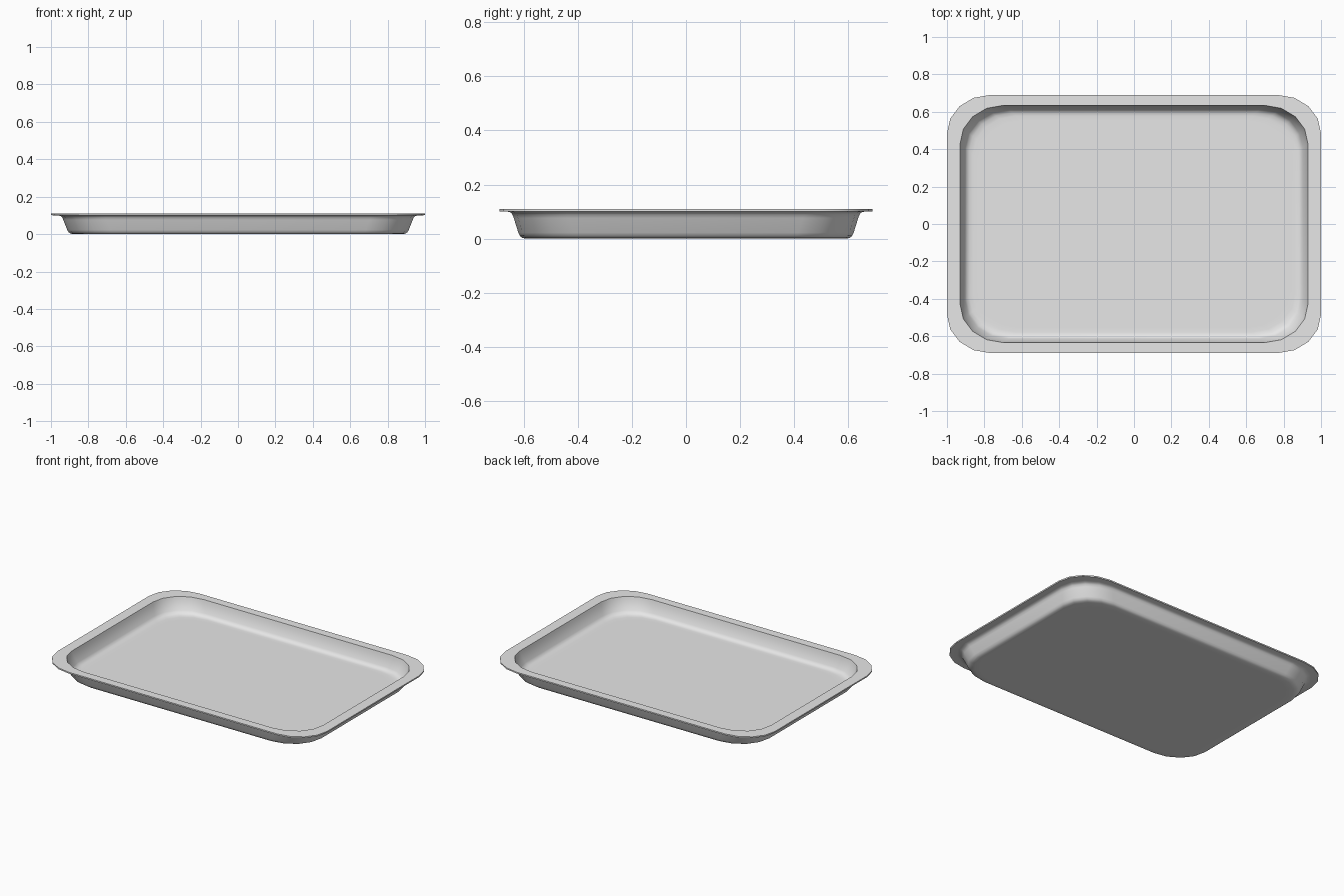
import bpy, bmesh, math

if "Cube" in bpy.data.objects:
    bpy.data.objects.remove(bpy.data.objects["Cube"])

RX, RY, SEG = 0.23, 0.205, 4   # corner radii and segments per corner


def rounded_loop(bm, inset, z):
    """Rounded rectangle ring, moved inward from the rim edge by inset."""
    hx, hy = 1.0 - inset, 0.69 - 0.8 * inset
    ring = []
    for q, (sx, sy) in enumerate([(1, 1), (-1, 1), (-1, -1), (1, -1)]):
        for i in range(SEG + 1):
            a = math.pi / 2 * (q + i / SEG)
            ring.append(bm.verts.new((sx * (hx - RX) + RX * math.cos(a),
                                      sy * (hy - RY) + RY * math.sin(a), z)))
    return ring


# cross-section (inset, height): underside outwards, rim, then inside downwards
profile = [(0.150, 0.0), (0.120, 0.0), (0.104, 0.003), (0.094, 0.010), (0.087, 0.022),
           (0.066, 0.076), (0.060, 0.089), (0.051, 0.097), (0.036, 0.100),
           (0.0, 0.101), (0.0, 0.110), (0.070, 0.110),
           (0.073, 0.098), (0.078, 0.078), (0.097, 0.032), (0.106, 0.020),
           (0.120, 0.013), (0.140, 0.011), (0.170, 0.011)]

bm = bmesh.new()
rings = [rounded_loop(bm, d, z) for d, z in profile]
n = len(rings[0])
for a, b in zip(rings, rings[1:]):
    for i in range(n):
        j = (i + 1) % n
        bm.faces.new((a[i], a[j], b[j], b[i]))
bm.faces.new(rings[0][::-1])   # underside
bm.faces.new(rings[-1])        # tray floor
bmesh.ops.recalc_face_normals(bm, faces=bm.faces)

mesh = bpy.data.meshes.new("tray")
bm.to_mesh(mesh)
bm.free()
tray = bpy.data.objects.new("tray", mesh)
bpy.context.collection.objects.link(tray)

# plain light grey
grey = bpy.data.materials.new("light grey")
grey.diffuse_color = (0.8, 0.8, 0.8, 1)
grey.use_nodes = True
grey.node_tree.nodes["Principled BSDF"].inputs["Base Color"].default_value = grey.diffuse_color
mesh.materials.append(grey)

bpy.context.view_layer.objects.active = tray
tray.select_set(True)
bpy.ops.object.shade_smooth_by_angle(angle=math.radians(40))
